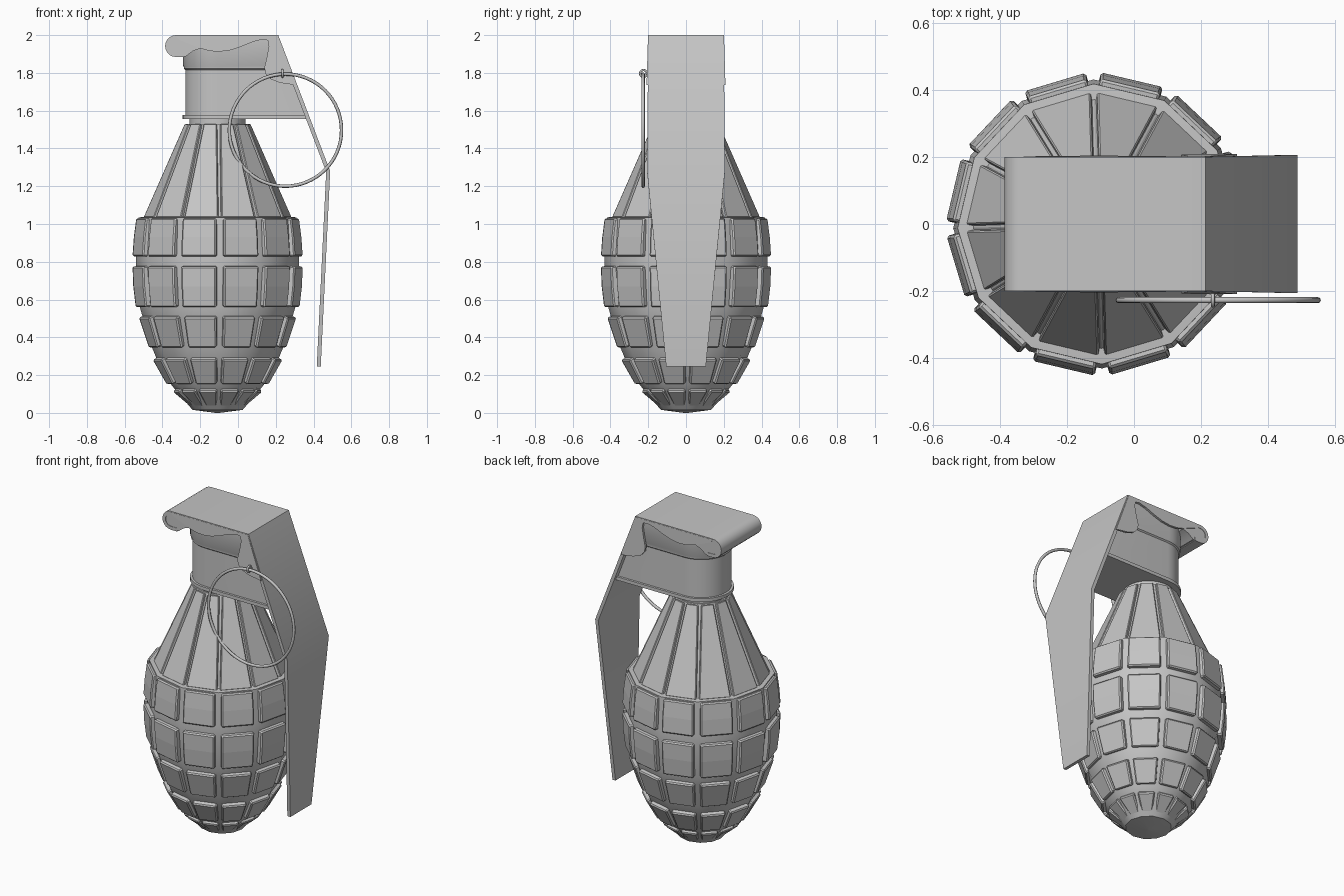
import bpy, bmesh
from math import sin, cos, tan, pi, radians, hypot

cube = bpy.data.objects.get("Cube")
if cube:
    bpy.data.objects.remove(cube)

AXIS = -0.108          # body axis in x
SIDES = 12
TWIST = radians(1.7)
STEP = 2 * pi / SIDES

grey = bpy.data.materials.new("plain_grey")
grey.use_nodes = True
colour = (0.56, 0.56, 0.56, 1)
grey.diffuse_color = colour
grey.node_tree.nodes["Principled BSDF"].inputs["Base Color"].default_value = colour


def finish(obj, angle=None):
    obj.data.materials.clear()
    obj.data.materials.append(grey)
    if angle:
        bpy.ops.object.select_all(action='DESELECT')
        obj.select_set(True)
        bpy.context.view_layer.objects.active = obj
        bpy.ops.object.shade_smooth_by_angle(angle=radians(angle))
    return obj


def make(name, bm, angle=None):
    bmesh.ops.recalc_face_normals(bm, faces=bm.faces)
    mesh = bpy.data.meshes.new(name)
    bm.to_mesh(mesh)
    bm.free()
    obj = bpy.data.objects.new(name, mesh)
    bpy.context.collection.objects.link(obj)
    return finish(obj, angle)


def loft(bm, rings):
    """Join closed rings of points and cap both ends."""
    loops = [[bm.verts.new(p) for p in ring] for ring in rings]
    n = len(loops[0])
    for a, b in zip(loops, loops[1:]):
        for i in range(n):
            j = (i + 1) % n
            bm.faces.new((a[i], a[j], b[j], b[i]))
    bm.faces.new(loops[0][::-1])
    bm.faces.new(loops[-1])


def lathe(name, profile, angle=None, sides=SIDES):
    bm = bmesh.new()
    loft(bm, [[(AXIS + r * cos(TWIST + k * 2 * pi / sides),
                r * sin(TWIST + k * 2 * pi / sides), z) for k in range(sides)]
              for z, r in profile])
    return make(name, bm, angle)


def panels(name, profile, depth, fill=1.0, gap=0.0, bevel=0.007):
    """Ring of raised plates, each following the (z, radius) profile."""
    (z0, r0), (z1, r1) = profile[0], profile[-1]
    length = hypot(z1 - z0, r1 - r0)
    nr, nz = (z0 - z1) / length, (r1 - r0) / length
    bm = bmesh.new()
    for k in range(SIDES):
        a = TWIST + (k + 0.5) * STEP
        rings = []
        for z, r in profile:
            flat = r * cos(STEP * 0.4)
            half = flat * tan(STEP / 2) * fill - gap
            ring = []
            for sink, side in ((0, -1), (0, 1), (depth, 1), (depth, -1)):
                d, w = flat - nr * sink, half * side
                ring.append((AXIS + d * cos(a) - w * sin(a),
                             d * sin(a) + w * cos(a), z - nz * sink))
            rings.append(ring)
        loft(bm, rings)
    obj = make(name, bm)
    mod = obj.modifiers.new("chamfer", 'BEVEL')
    mod.width = bevel
    mod.segments = 1
    mod.limit_method = 'ANGLE'
    mod.angle_limit = radians(40)
    return obj


# Body core, visible in the grooves
lathe("body_core", [(0.0, 0.01), (0.016, 0.133), (0.12, 0.222), (0.15, 0.246),
                    (0.28, 0.32), (0.345, 0.347), (0.505, 0.396), (0.56, 0.412),
                    (0.775, 0.431), (0.83, 0.431), (1.035, 0.418), (1.04, 0.36)], 35)

# Rows of raised plates, top to bottom
rows = [[(1.03, 0.432), (0.93, 0.445), (0.83, 0.452)],
        [(0.775, 0.452), (0.67, 0.448), (0.56, 0.435)],
        [(0.505, 0.418), (0.345, 0.365)],
        [(0.28, 0.344), (0.15, 0.27)],
        [(0.112, 0.237), (0.025, 0.134)]]
for i, row in enumerate(rows):
    panels("plate_row_%d" % (i + 1), row, 0.04, fill=0.8)

# Tapered shoulder with narrow grooves
lathe("shoulder_core", [(1.03, 0.375), (1.53, 0.16)])
panels("shoulder_plates", [(1.53, 0.175), (1.035, 0.39)], 0.03, gap=0.011, bevel=0.004)
lathe("neck", [(1.5, 0.148), (1.57, 0.148)], 40, 32)


# Fuse housing: round at the back, cut along the lever at the other end
def lever_inner(z):
    return 0.192 + (2 - z) * 0.38


bm = bmesh.new()
rings = []
for z, r in [(1.555, 0.185), (1.576, 0.185), (1.576, 0.171), (1.815, 0.171),
             (1.822, 0.179), (1.832, 0.179), (1.842, 0.184), (1.985, 0.184)]:
    arc = [(AXIS + r * cos(t), r * sin(t), z)
           for t in (pi / 2 + pi * i / 20 for i in range(21))]
    rings.append(arc + [(lever_inner(z), -r, z), (lever_inner(z), r, z)])
loft(bm, rings)
make("fuse_housing", bm, 30)

# Lever: one bent strip with a curled end, (x, z, half width)
CURL_X, CURL_Z, CURL_R = -0.328, 1.942, 0.058
arc = [1.5 * pi - pi * i / 10 for i in range(11)]
curl = [(CURL_X + CURL_R * cos(t), CURL_Z + CURL_R * sin(t), 0.2) for t in arc]
path = [(-0.285, 1.884, 0.2)] + curl + [
    (0.213, 2.0, 0.2), (0.488, 1.28, 0.206), (0.438, 0.245, 0.105)]
THICK = 0.021
bm = bmesh.new()
rings = []
for i, (x, z, w) in enumerate(path):
    normals = []
    for a, b in ((i - 1, i), (i, i + 1)):
        if a >= 0 and b < len(path):
            dx, dz = path[b][0] - path[a][0], path[b][1] - path[a][1]
            normals.append((dz / hypot(dx, dz), -dx / hypot(dx, dz)))
    nx = sum(n[0] for n in normals) / len(normals)
    nz = sum(n[1] for n in normals) / len(normals)
    s = THICK / (nx * nx + nz * nz)
    rings.append([(x, -w, z), (x, w, z),
                  (x + nx * s, w, z + nz * s), (x + nx * s, -w, z + nz * s)])
loft(bm, rings)
make("lever", bm, 30)

# Rounded block that fills the curl back to the housing
core_r = CURL_R - 0.004
block = [(CURL_X + core_r * cos(t), CURL_Z + core_r * sin(t)) for t in arc]
block += [(-0.2, CURL_Z + core_r), (-0.2, 1.93), (-0.24, 1.915), (-0.275, 1.888)]
bm = bmesh.new()
loft(bm, [[(x, y, z) for x, z in block] for y in (-0.197, 0.197)])
make("curl_block", bm, 30)

# Wavy side flanges under the lever top, splayed slightly towards the bottom
wave = [(-0.33, 1.995), (-0.31, 1.975), (-0.26, 1.955), (-0.2, 1.93), (-0.15, 1.916),
        (-0.1, 1.912), (-0.04, 1.92), (0.02, 1.94), (0.08, 1.965), (0.13, 1.977),
        (0.158, 1.972), (0.163, 1.94), (0.152, 1.88), (0.14, 1.83), (0.145, 1.795),
        (0.17, 1.768), (0.22, 1.748), (0.307, 1.735), (0.208, 1.995)]
for name, side in (("left_flange", 1), ("right_flange", -1)):
    bm = bmesh.new()
    loft(bm, [[(x, side * (y + (2 - z) * 0.03), z) for x, z in wave]
              for y in (0.187, 0.201)])
    make(name, bm)


# Pull ring and the small pin that holds it
def torus(name, location, rotation, major, minor, segments):
    bpy.ops.mesh.primitive_torus_add(location=location, rotation=rotation,
                                     major_radius=major, minor_radius=minor,
                                     major_segments=segments, minor_segments=8)
    bpy.context.object.name = name
    finish(bpy.context.object, 60)


torus("pull_ring", (0.251, -0.227, 1.497), (pi / 2, 0, 0), 0.297, 0.009, 64)
torus("pin_eye", (0.235, -0.225, 1.797), (0, pi / 2, 0), 0.018, 0.006, 20)
bpy.ops.mesh.primitive_cylinder_add(vertices=12, radius=0.01, depth=0.06,
                                    location=(0.235, -0.18, 1.797),
                                    rotation=(pi / 2, 0, 0))
bpy.context.object.name = "pin"
finish(bpy.context.object, 40)
